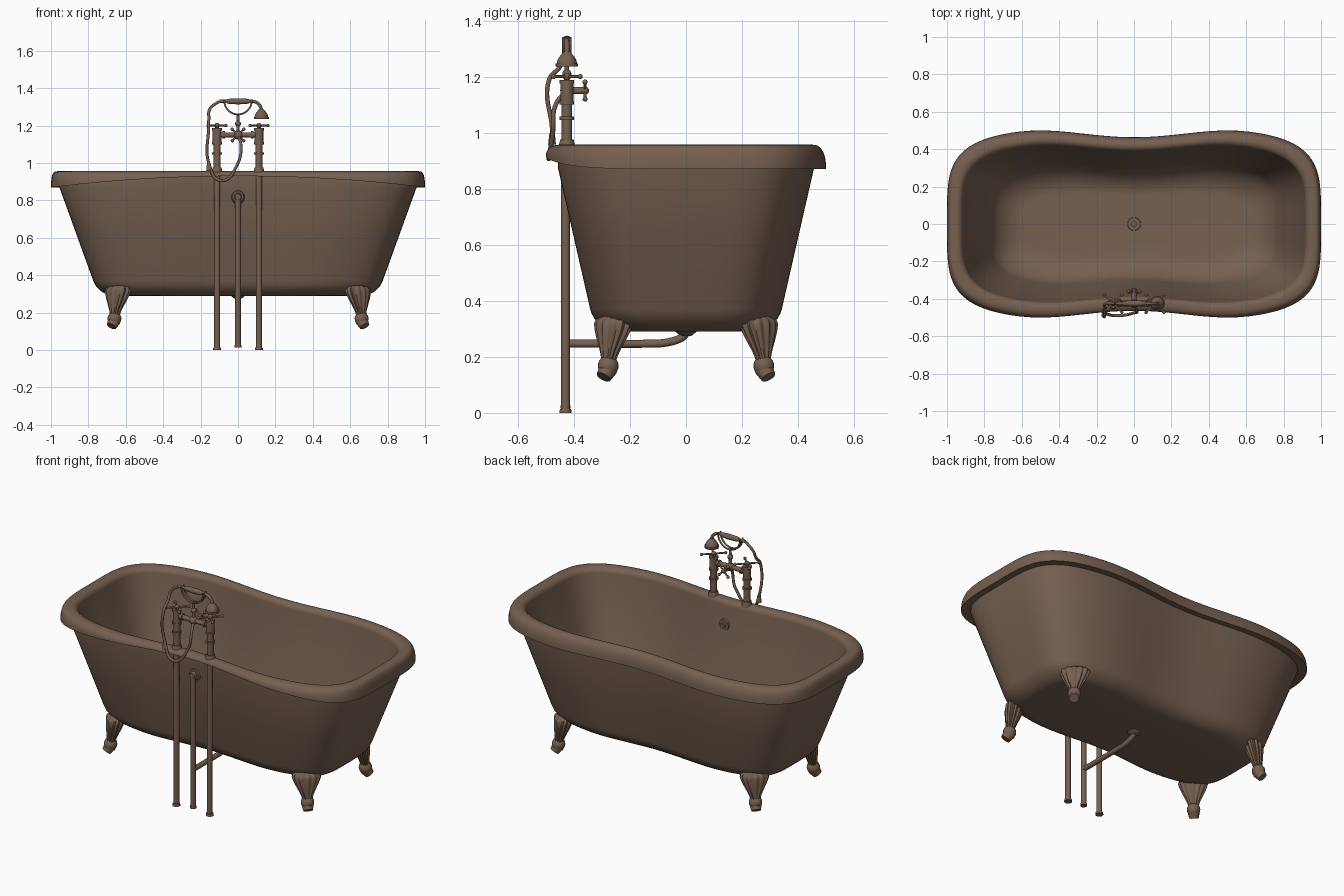
import bpy, bmesh, math
from math import sin, cos, pi
from mathutils import Matrix, Vector

cube = bpy.data.objects.get("Cube")
if cube:
    bpy.data.objects.remove(cube, do_unlink=True)

BROWN = (0.18, 0.117, 0.081, 1)
brown = bpy.data.materials.new("aged brown")
brown.use_nodes = True
brown.diffuse_color = BROWN
brown.node_tree.nodes["Principled BSDF"].inputs["Base Color"].default_value = BROWN

RIGHT, BACK, UP = Vector((1, 0, 0)), Vector((0, 1, 0)), Vector((0, 0, 1))


def finish(obj):
    bpy.ops.object.select_all(action='DESELECT')
    obj.select_set(True)
    bpy.context.view_layer.objects.active = obj
    if obj.type == 'CURVE':
        bpy.ops.object.convert(target='MESH')
    bpy.ops.object.shade_smooth_by_angle(angle=math.radians(45))


def loft(name, rings, matrix=Matrix()):
    """Skin a list of equal point rings and cap both ends."""
    bm = bmesh.new()
    loops = [[bm.verts.new(matrix @ Vector(point)) for point in ring] for ring in rings]
    for lower, upper in zip(loops, loops[1:]):
        for i in range(len(lower)):
            bm.faces.new((lower[i - 1], lower[i], upper[i], upper[i - 1]))
    bm.faces.new(loops[0])
    bm.faces.new(loops[-1])
    bmesh.ops.recalc_face_normals(bm, faces=bm.faces)
    mesh = bpy.data.meshes.new(name)
    bm.to_mesh(mesh)
    bm.free()
    mesh.materials.append(brown)
    obj = bpy.data.objects.new(name, mesh)
    bpy.context.collection.objects.link(obj)
    finish(obj)


def ellipse(width, depth, z, shift=0, flutes=0, count=24):
    """Ring of points, optionally rippled by flutes."""
    ring = []
    for i in range(count):
        angle = 2 * pi * i / count
        ripple = 1 + 0.08 * cos(flutes * angle) if flutes else 1
        ring.append((shift + ripple * depth * cos(angle), ripple * width * sin(angle), z))
    return ring


def lathe(name, profile, at, axis=UP):
    """Turn (radius, height) pairs about an axis through a point."""
    matrix = Matrix.Translation(at) @ UP.rotation_difference(axis).to_matrix().to_4x4()
    loft(name, [ellipse(radius, radius, height) for radius, height in profile], matrix)


def rod(name, start, axis, length, radius, tip=None):
    lathe(name, [(radius, 0), (tip or radius, length)], start, axis)


def ball(name, centre, radius):
    turns = [pi * k / 12 for k in range(1, 12)]
    lathe(name, [(radius * sin(t), -radius * cos(t)) for t in turns], centre)


def tube(name, points, radius):
    """Round tube through smooth path points."""
    data = bpy.data.curves.new(name, 'CURVE')
    data.dimensions = '3D'
    data.bevel_depth = radius
    data.bevel_resolution = 3
    data.use_fill_caps = True
    spline = data.splines.new('BEZIER')
    spline.bezier_points.add(len(points) - 1)
    for knot, point in zip(spline.bezier_points, points):
        knot.co = point
        knot.handle_left_type = knot.handle_right_type = 'AUTO'
    data.materials.append(brown)
    obj = bpy.data.objects.new(name, data)
    bpy.context.collection.objects.link(obj)
    finish(obj)


# Tub outline: rounded oblong with a waist, flaring from base to rim
BASE, RIM, TOP = 0.29, 0.87, 0.957
WALL, CORNER, FLOOR, HOLLOW = 0.04, 0.08, 0.325, 0.13


def outline(out, z, lift=0, ends=0, count=144, power=4.2):
    grow = (min(z, RIM) - BASE) / (RIM - BASE)
    length = 0.745 + 0.21 * grow + out + ends
    width = 0.33 + 0.135 * grow + out
    ring = []
    for i in range(count):
        c, s = cos(2 * pi * i / count), sin(2 * pi * i / count)
        reach = (abs(c) ** power + abs(s) ** power) ** (-1 / power)
        along = reach * c
        waist = 0.09 * cos(pi * min(abs(along) / 1.2, 0.5)) ** 2
        rise = lift * (1 - along * along) if s < 0 else 0
        ring.append((length * along, width * reach * s * (1 - waist), z + rise))
    return ring


# Tub shell: rounded underside, rolled rim raised along the front, hollowed floor
quarter = [pi / 2 * k / 8 for k in range(9)]
under = [outline(CORNER * (sin(t) - 1), BASE + CORNER * (1 - cos(t))) for t in quarter]
wall = [outline(0, z, lift) for z, lift in ((0.6, 0), (RIM, 0), (RIM + 0.005, 0.06))]
roll = []
for t in quarter:
    side, end, climb = abs(cos(t)) ** 0.8, abs(cos(t)) ** 0.4, sin(t) ** 0.9
    roll.append(outline(0.05 * side - 0.005, RIM + (TOP - RIM) * climb, 0.06 * (1 - climb), 0.05 * (end - side)))
inner_roll = [outline(-0.005 - 0.035 * sin(t), TOP - 0.035 * (1 - cos(t))) for t in quarter[1:]]
basin = [outline(-WALL - HOLLOW * (1 - cos(t)), FLOOR + HOLLOW * (1 - sin(t))) for t in quarter]
loft("bathtub", under + wall + roll + inner_roll + basin)

# Fluted claw feet, each facing its own corner
for sx, side in ((1, "left"), (-1, "right")):
    for sy, end in ((-1, "front"), (1, "back")):
        name = f"{end}_{side}_foot"
        place = Matrix.Translation((sx * 0.645, sy * 0.262, 0)) @ Matrix.Rotation(math.atan2(sy, sx), 4, 'Z')
        fan = []
        for k in range(13):
            t = k / 12
            swell = cos(t * pi / 2) ** 1.5
            crown = min(1, 0.6 + 4 * t)
            fan.append(ellipse(crown * (0.027 + 0.053 * swell), crown * (0.024 + 0.026 * swell),
                               0.345 - 0.16 * t, 0.03 * t - 0.01, flutes=12, count=72))
        loft(name, fan, place)
        ball(name + "_ball", place @ Vector((0.022, 0, 0.168)), 0.037)
        toe = place.to_3x3() @ Vector((0.6, 0, -0.8))
        rod(name + "_toe", place @ Vector((0.022, 0, 0.158)), toe, 0.038, 0.034, tip=0.027)


# Four-armed tap handle with ball ends
def cross_handle(name, centre, axis, reach):
    rod(name + "_stem", centre - 0.03 * axis, axis, 0.03, 0.01)
    ball(name + "_hub", centre, 0.014)
    across = axis.orthogonal().normalized()
    other = axis.cross(across)
    for k, arm in enumerate((across, other, -across, -other)):
        rod(f"{name}_arm_{k}", centre, arm, reach, 0.005)
        ball(f"{name}_tip_{k}", centre + reach * arm, 0.009)


# Supply pipes, tap columns with collars, and handles
TAP_Y = -0.425
BRIDGE = Vector((0, TAP_Y, 1.15))
for sx, side in ((1, "left"), (-1, "right")):
    foot = Vector((sx * 0.112, TAP_Y, 0))
    rod(side + "_supply_pipe", foot - 0.005 * BACK, UP, TOP, 0.016)
    rod(side + "_floor_flange", foot - 0.005 * BACK, UP, 0.014, 0.022, tip=0.02)
    rod(side + "_tap_column", foot + 0.94 * UP, UP, 0.17, 0.019)
    rod(side + "_tap_valve", foot + 1.11 * UP, UP, 0.07, 0.023)
    rod(side + "_tap_base", foot + 0.94 * UP, UP, 0.035, 0.032, tip=0.024)
    for k, z in enumerate((1.045, 1.1, 1.175)):
        rod(f"{side}_collar_{k}", foot + z * UP, UP, 0.012, 0.026)
    cross_handle(side + "_handle", foot + 1.2 * UP, UP, 0.067)
    rod(side + "_bridge_arm", BRIDGE, sx * RIGHT, 0.11, 0.014)
    rod(side + "_bridge_nut", BRIDGE + sx * 0.07 * RIGHT, sx * RIGHT, 0.012, 0.02)

# Bridge body with the diverter towards the tub
ball("bridge_body", BRIDGE, 0.024)
rod("diverter", BRIDGE, BACK, 0.06, 0.013)
cross_handle("diverter_handle", BRIDGE + 0.065 * BACK, BACK, 0.043)

# Handset cradle
rod("cradle_stem", BRIDGE, UP, 0.11, 0.01, tip=0.007)
ball("cradle_knob", BRIDGE + 0.06 * UP, 0.016)
half_turn = [pi * k / 8 for k in range(9)]
for shift, side in ((-0.012, "front"), (0.012, "back")):
    tube(side + "_cradle_fork", [(0.075 * cos(t), TAP_Y + shift, 1.34 - 0.08 * sin(t)) for t in half_turn], 0.005)

# Handset: grip, neck bending over, and bell-shaped head
GRIP_Z = 1.33
HEAD_X = 0.125
lathe("handset_grip", [(0.01 + 0.006 * sin(t), -0.06 * cos(t)) for t in half_turn], (0, TAP_Y, GRIP_Z), RIGHT)
bend = [(HEAD_X - 0.05 * (1 - sin(t)), TAP_Y, GRIP_Z - 0.05 * (1 - cos(t))) for t in quarter]
tube("handset_neck", [(-0.1, TAP_Y, GRIP_Z)] + bend, 0.009)
lathe("shower_head", [(0.01 + 0.026 * cos(t), 0.246 + 0.028 * t) for t in quarter], (HEAD_X, TAP_Y, 1))
rod("shower_rose", (HEAD_X, TAP_Y, 1.236), UP, 0.01, 0.04)

# Shower hose dropping to the rim and looping back to the bridge
tube("shower_hose", [(-0.1, TAP_Y, GRIP_Z), (-0.15, TAP_Y, 1.29), (-0.156, -0.45, 1.235),
                     (-0.157, -0.488, 1.19), (-0.156, -0.478, 1), (-0.09, -0.49, 0.906),
                     (0, -0.475, 1), (0.015, -0.465, 1.1), BRIDGE], 0.008)
rod("hose_ferrule", (-0.156, -0.478, TOP), UP, 0.04, 0.014, tip=0.01)

# Overflow fitting through the front wall
OVERFLOW_Z = 0.82
PIPE = Vector((0, -0.43, 0))
rod("overflow_flange", (0, -0.4, OVERFLOW_Z), -BACK, 0.025, 0.042, tip=0.03)
rod("overflow_elbow", (0, -0.4, OVERFLOW_Z), -BACK, 0.045, 0.025, tip=0.016)
rod("overflow_cover", (0, -0.39, OVERFLOW_Z), BACK, 0.03, 0.036, tip=0.032)
rod("overflow_knob", (0, -0.39, OVERFLOW_Z), BACK, 0.045, 0.014)
rod("overflow_pipe", PIPE + 0.015 * UP, UP, OVERFLOW_Z - 0.015, 0.015)
rod("overflow_foot", PIPE + 0.015 * UP, UP, 0.012, 0.018)

# Drain and waste pipe
WASTE_Z = 0.247
rod("drain_ring", (0, 0, FLOOR - 0.02), UP, 0.025, 0.038, tip=0.034)
rod("drain_plug", (0, 0, FLOOR), UP, 0.015, 0.014)
rod("drain_collar", (0, 0, BASE), -UP, 0.015, 0.038, tip=0.02)
sweep = [(0, -0.12 * (1 - cos(t)), BASE - (BASE - WASTE_Z) * sin(t)) for t in quarter]
tube("waste_pipe", sweep + [PIPE + WASTE_Z * UP], 0.015)
